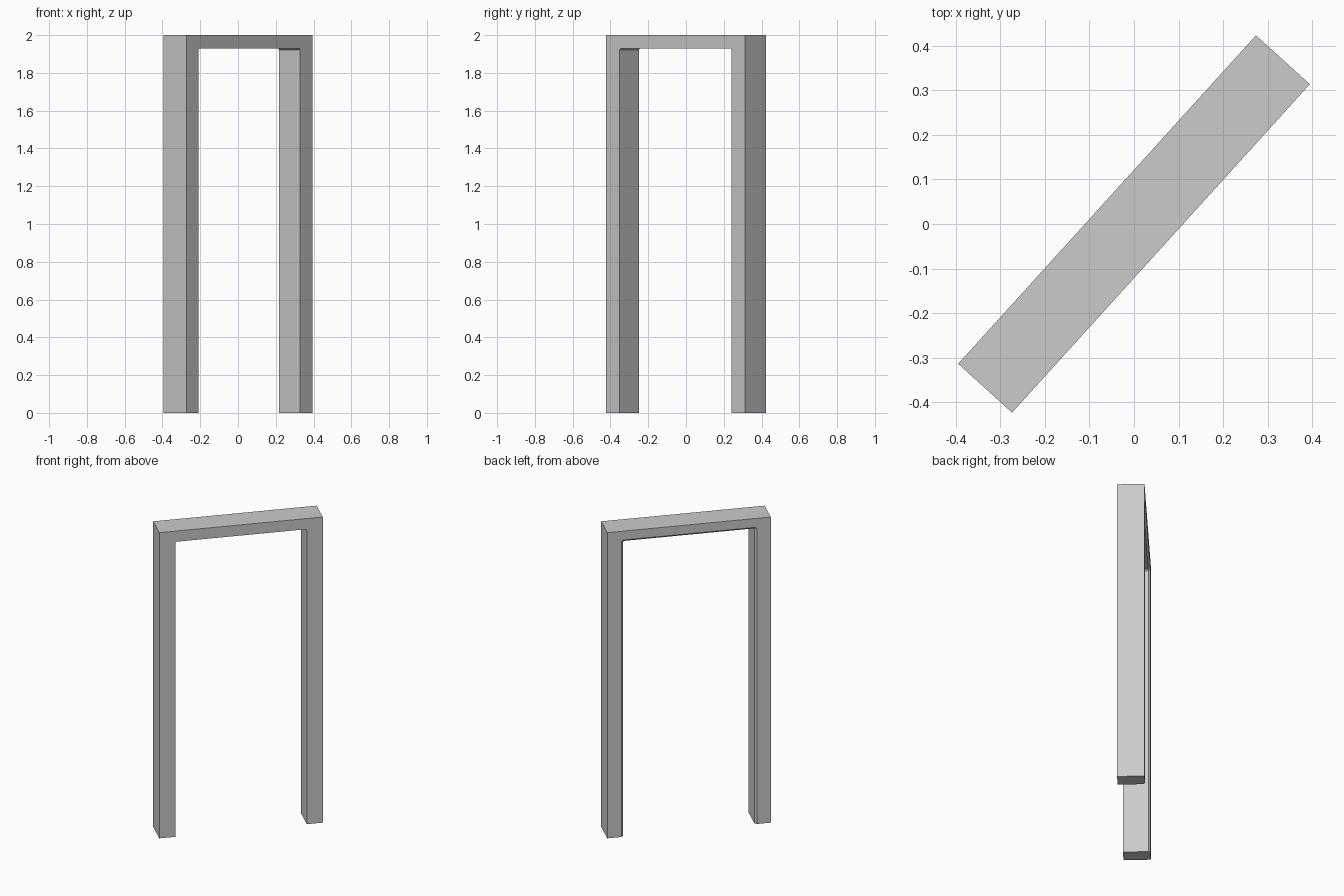
import bpy, bmesh, math

if "Cube" in bpy.data.objects:
    bpy.data.objects.remove(bpy.data.objects["Cube"])

HALF_LEN, HALF_DEPTH, HEIGHT = 0.497, 0.0815, 2.0
INNER, HEAD = 0.40, 1.93       # opening half width and underside of the head
CORNER, CHAMFER = 0.008, 0.012


def arch_loop(bm, y, grow):
    # U-shaped outline; grow widens the opening
    i, t, c = INNER + grow, HEAD + grow, CORNER
    right = [(HALF_LEN, HEIGHT), (HALF_LEN, 0), (i, 0), (i, t - c), (i - c, t)]
    pts = right + [(-x, z) for x, z in reversed(right)]
    return [bm.verts.new((x, y, z)) for x, z in pts]


# Door frame: front loop, chamfer start, chamfered back loop
bm = bmesh.new()
loops = [arch_loop(bm, -HALF_DEPTH, 0),
         arch_loop(bm, HALF_DEPTH - CHAMFER, 0),
         arch_loop(bm, HALF_DEPTH, CHAMFER)]
for a, b in zip(loops, loops[1:]):
    for k in range(len(a)):
        n = (k + 1) % len(a)
        bm.faces.new((a[k], a[n], b[n], b[k]))
bm.faces.new(loops[0])
bm.faces.new(loops[-1])
bmesh.ops.recalc_face_normals(bm, faces=bm.faces[:])
bmesh.ops.triangulate(bm, faces=[f for f in bm.faces if len(f.verts) > 4])

mesh = bpy.data.meshes.new("door_frame")
bm.to_mesh(mesh)
bm.free()
frame = bpy.data.objects.new("door_frame", mesh)
frame.rotation_euler.z = math.radians(47.8)
bpy.context.collection.objects.link(frame)
